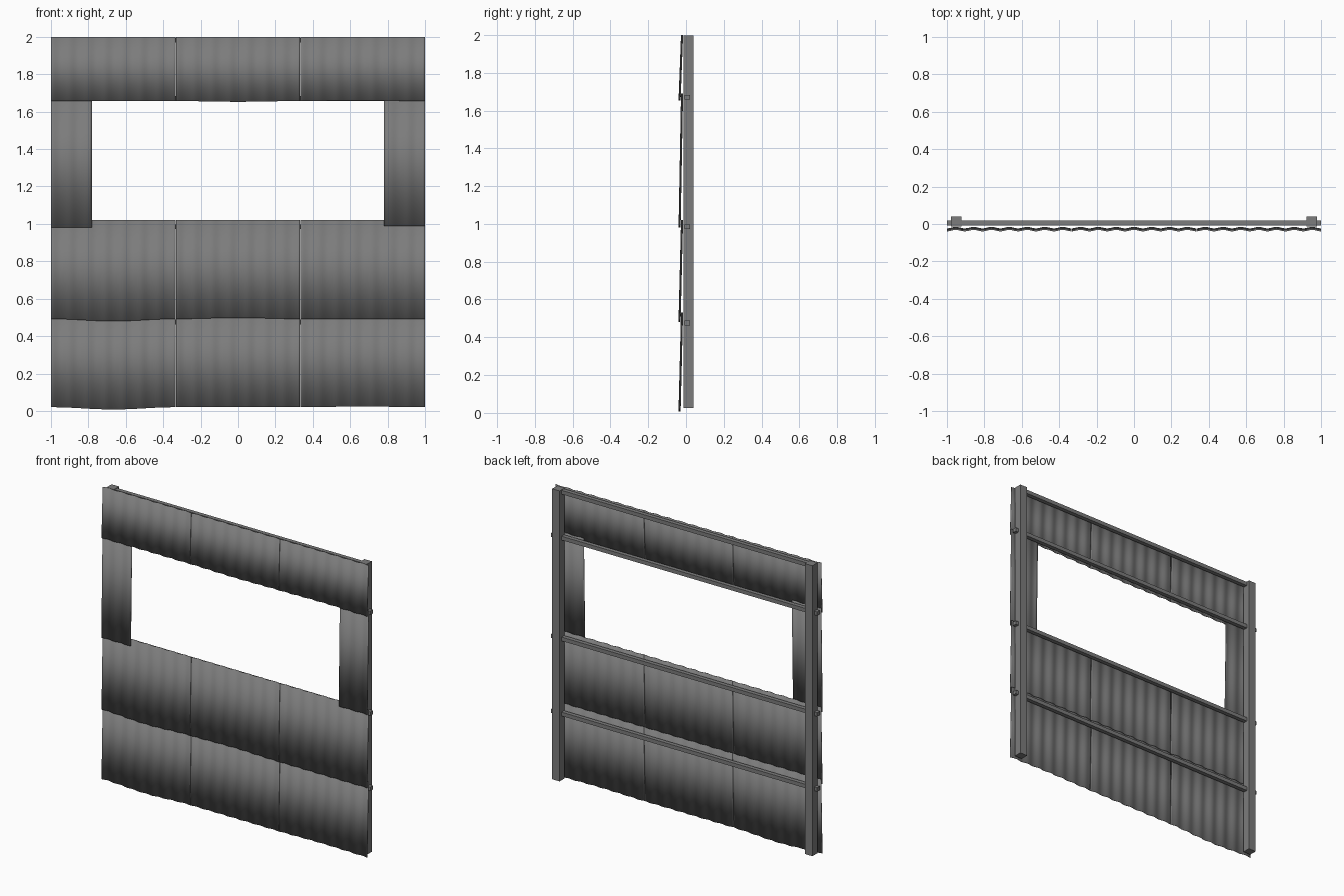
import bpy, bmesh, math

cube = bpy.data.objects.get("Cube")
if cube:
    bpy.data.objects.remove(cube, do_unlink=True)

grey = bpy.data.materials.new("weathered_grey_metal")
grey.use_nodes = True
COLOR = (0.2, 0.2, 0.2, 1)
grey.diffuse_color = COLOR
grey.node_tree.nodes["Principled BSDF"].inputs["Base Color"].default_value = COLOR

PERIOD = 2 / 21


def add_object(name, bm):
    mesh = bpy.data.meshes.new(name)
    bmesh.ops.recalc_face_normals(bm, faces=bm.faces)
    bm.to_mesh(mesh)
    bm.free()
    mesh.materials.append(grey)
    obj = bpy.data.objects.new(name, mesh)
    bpy.context.collection.objects.link(obj)
    return obj


def box(name, x, y, z):
    """Box spanning the given (low, high) ranges."""
    bm = bmesh.new()
    bmesh.ops.create_cube(bm, size=1)
    for v in bm.verts:
        v.co = [lo + (c + 0.5) * (hi - lo) for c, (lo, hi) in zip(v.co, (x, y, z))]
    return add_object(name, bm)


def sheet(name, x0, x1, z0, z1, y0=-0.034, y1=-0.021, bend=0.0):
    """Corrugated sheet leaning back toward its top, with a slightly bent lower edge."""
    bm = bmesh.new()
    count = max(8, round((x1 - x0) / PERIOD * 8))
    columns = []
    for i in range(count + 1):
        t = i / count
        x = x0 + t * (x1 - x0)
        wave = 0.004 * math.cos(math.tau * x / PERIOD)
        low = z0 - bend * math.sin(math.pi * t) ** 2
        columns.append((bm.verts.new((x, y0 + wave, low)),
                        bm.verts.new((x, y1 + wave, z1))))
    for a, b in zip(columns, columns[1:]):
        bm.faces.new((a[0], b[0], b[1], a[1]))
    obj = add_object(name, bm)
    solid = obj.modifiers.new("thickness", 'SOLIDIFY')
    solid.thickness = 0.003
    solid.offset = 0
    bpy.ops.object.select_all(action='DESELECT')
    obj.select_set(True)
    bpy.context.view_layer.objects.active = obj
    bpy.ops.object.shade_smooth_by_angle(angle=math.radians(50))
    return obj


# Full-width rows of three sheets: name, bottom, top, lower-edge bends
rows = [("bottom", 0.02, 0.53, (0.012, 0.0, -0.004)),
        ("middle", 0.492, 1.02, (0.012, -0.006, 0.0)),
        ("top", 1.657, 2.0, (0.0, 0.004, -0.004))]
for name, z0, z1, bends in rows:
    for i, (side, bend) in enumerate(zip(("right", "centre", "left"), bends)):
        x0 = -1 + i * 2 / 3
        sheet(f"{name}_{side}_sheet", x0 + 0.001, x0 + 2 / 3 - 0.001, z0, z1, bend=bend)

# Narrow sheets beside the window opening
sheet("window_right_sheet", -1, -0.782, 0.98, 1.69)
sheet("window_left_sheet", 0.782, 1, 0.99, 1.69)

# Upright posts
for side, s in (("left", 1), ("right", -1)):
    box(f"{side}_post", (s * 0.95 - 0.028, s * 0.95 + 0.028), (-0.014, 0.04), (0.025, 1.998))

# Horizontal rails running through the posts
for name, z, half in (("lower", 0.475, 1), ("sill", 0.985, 1),
                      ("lintel", 1.67, 1), ("top", 1.982, 0.95)):
    box(f"{name}_rail", (-half, half), (-0.008, 0.02), (z - 0.013, z + 0.013))
